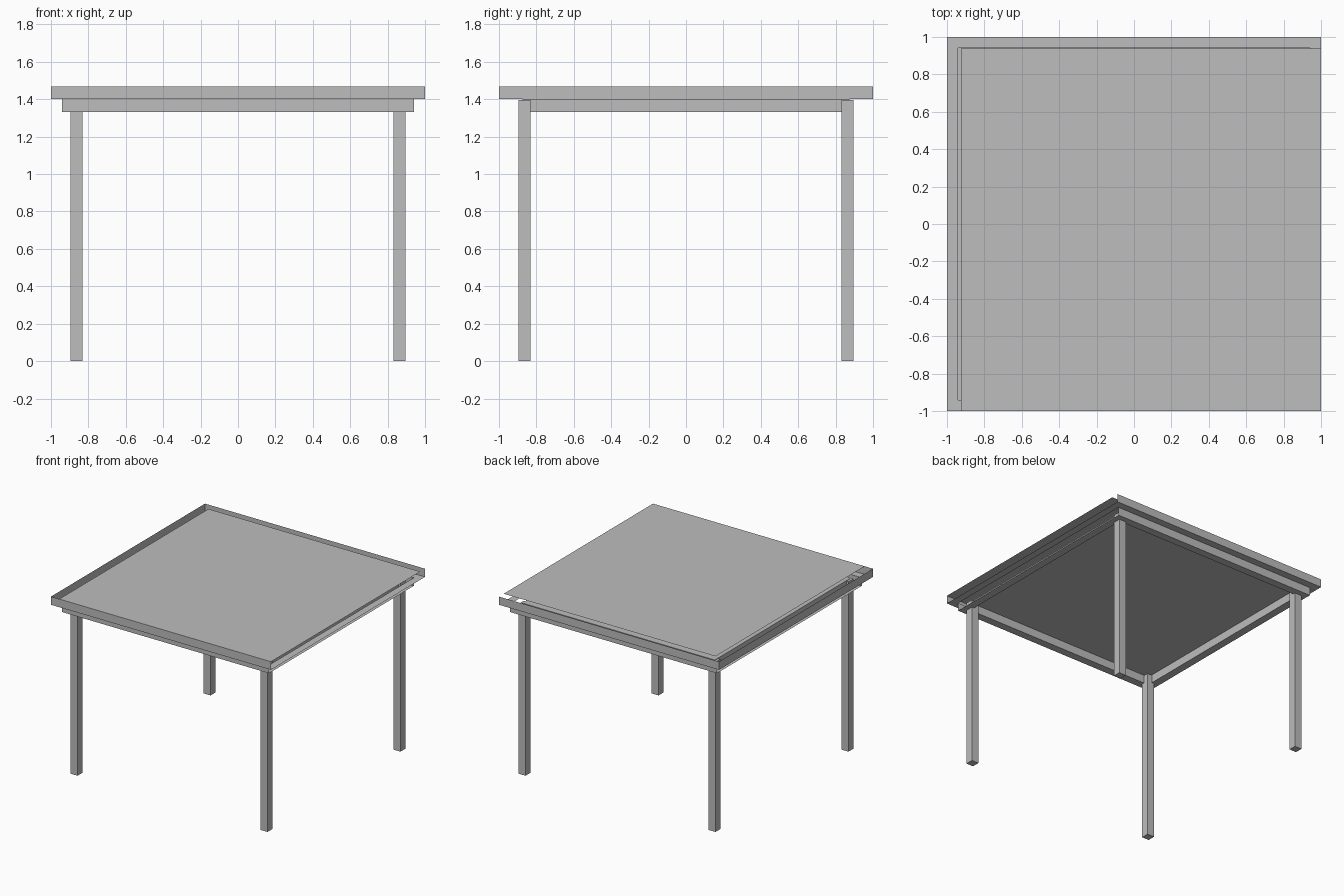
import bpy
import bmesh

cube = bpy.data.objects.get("Cube")
if cube:
    bpy.data.objects.remove(cube, do_unlink=True)

grey = bpy.data.materials.new("plain grey")
grey.use_nodes = True
colour = (0.51, 0.51, 0.51, 1)
grey.diffuse_color = colour
grey.node_tree.nodes["Principled BSDF"].inputs["Base Color"].default_value = colour

# Main dimensions
TOP, UNDER, LOW = 1.467, 1.4, 1.333
EDGE, OUTER, INNER = 1.0, 0.94, 0.875
LEG_IN, LEG_OUT = 0.832, 0.895


def sheets(name, quads):
    """Make one object from a list of four-cornered thin sheets."""
    bm = bmesh.new()
    for quad in quads:
        bm.faces.new([bm.verts.new(p) for p in quad])
    mesh = bpy.data.meshes.new(name)
    bm.to_mesh(mesh)
    bm.free()
    mesh.materials.append(grey)
    obj = bpy.data.objects.new(name, mesh)
    bpy.context.collection.objects.link(obj)
    return obj


def flat(x0, x1, y0, y1, z, up=True):
    quad = [(x0, y0, z), (x1, y0, z), (x1, y1, z), (x0, y1, z)]
    return quad if up else quad[::-1]


def wall_x(x, half, z0, z1, facing):
    quad = [(x, -half, z0), (x, half, z0), (x, half, z1), (x, -half, z1)]
    return quad if facing > 0 else quad[::-1]


def wall_y(y, half, z0, z1, facing):
    quad = [(half, y, z0), (-half, y, z0), (-half, y, z1), (half, y, z1)]
    return quad if facing > 0 else quad[::-1]


def ring(a, b, z):
    """Downward square frame from half-width a out to b."""
    return [flat(-b, b, a, b, z, False), flat(-b, b, -b, -a, z, False),
            flat(a, b, -a, a, z, False), flat(-b, -a, -a, a, z, False)]


# Table top: offset panel, three rim walls and the underside border
sheets("top_panel", [flat(-0.925, EDGE, -EDGE, 0.938, TOP)])
sheets("top_rim", [wall_y(EDGE, EDGE, UNDER, TOP, 1),
                   wall_y(-EDGE, EDGE, UNDER, TOP, -1),
                   wall_x(-EDGE, EDGE, UNDER, TOP, -1)])
sheets("top_underside_border", ring(OUTER, EDGE, UNDER))
sheets("top_underside", [flat(-INNER, INNER, -INNER, INNER, UNDER, False)])

# Apron: front and back boards open at the ends, inner walls, bottom frame
sheets("apron_boards", [wall_y(s * OUTER, OUTER, LOW, UNDER, s) for s in (1, -1)])
sheets("apron_inner_walls",
       [wall(s * INNER, INNER, LOW, UNDER, -s)
        for wall in (wall_x, wall_y) for s in (1, -1)])
sheets("apron_bottom", ring(INNER, OUTER, LOW))

# Legs
centre, width, height = (LEG_IN + LEG_OUT) / 2, LEG_OUT - LEG_IN, UNDER - 0.004
for sx, side in ((1, "left"), (-1, "right")):
    for sy, end in ((-1, "front"), (1, "back")):
        bpy.ops.mesh.primitive_cube_add(
            size=1, location=(sx * centre, sy * centre, height / 2))
        leg = bpy.context.object
        leg.name = f"{end}_{side}_leg"
        leg.scale = (width, width, height)
        leg.data.materials.append(grey)
